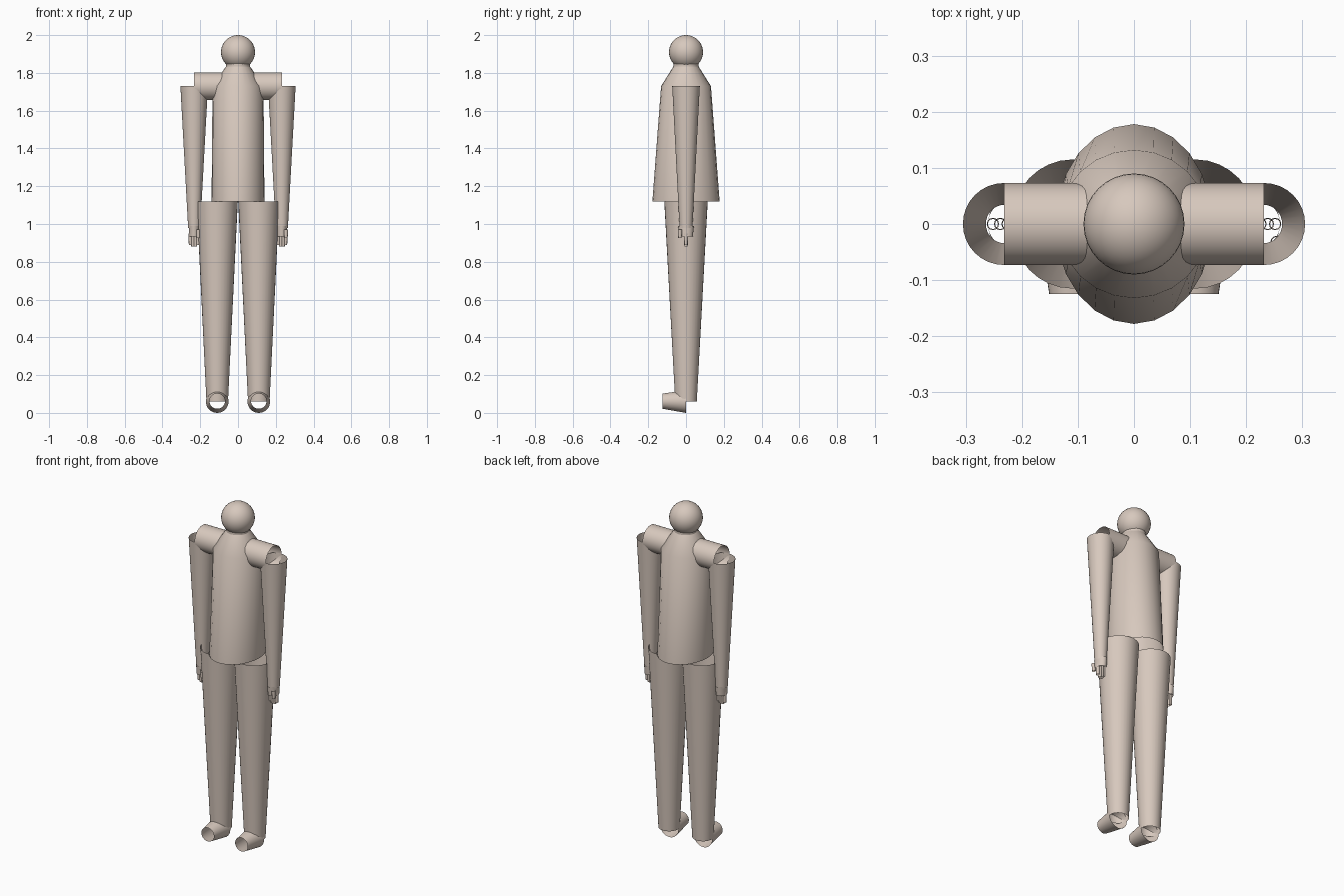
import bpy, bmesh, math
from mathutils import Vector

cube = bpy.data.objects.get("Cube")
if cube:
    bpy.data.objects.remove(cube, do_unlink=True)

clay = bpy.data.materials.new("warm_beige")
clay.use_nodes = True
COLOUR = (0.68, 0.58, 0.51, 1)
clay.diffuse_color = COLOUR
clay.node_tree.nodes["Principled BSDF"].inputs["Base Color"].default_value = COLOUR


def finish(name, bm):
    mesh = bpy.data.meshes.new(name)
    bmesh.ops.recalc_face_normals(bm, faces=bm.faces[:])
    bm.to_mesh(mesh)
    bm.free()
    mesh.materials.append(clay)
    obj = bpy.data.objects.new(name, mesh)
    bpy.context.collection.objects.link(obj)
    bpy.ops.object.select_all(action='DESELECT')
    obj.select_set(True)
    bpy.context.view_layer.objects.active = obj
    bpy.ops.object.shade_smooth_by_angle(angle=math.radians(35))
    return obj


def tube(name, stations, axis='Z', sides=32):
    """Open-ended sleeve; each station is (centre, radius_u, radius_v)."""
    u, v = {'X': ((0, 1, 0), (0, 0, 1)),
            'Y': ((1, 0, 0), (0, 0, 1)),
            'Z': ((1, 0, 0), (0, 1, 0))}[axis]
    u, v = Vector(u), Vector(v)
    bm = bmesh.new()
    rings = []
    for centre, ru, rv in stations:
        angles = [math.tau * i / sides for i in range(sides)]
        rings.append([bm.verts.new(Vector(centre) + u * ru * math.cos(a) + v * rv * math.sin(a))
                      for a in angles])
    for low, high in zip(rings, rings[1:]):
        for i in range(sides):
            j = (i + 1) % sides
            bm.faces.new((low[i], low[j], high[j], high[i]))
    return finish(name, bm)


# Head
bm = bmesh.new()
bmesh.ops.create_uvsphere(bm, u_segments=32, v_segments=20, radius=0.09)
bmesh.ops.translate(bm, verts=bm.verts[:], vec=(0, 0, 1.91))
finish("head", bm)

# Torso widening to an open hem, with sloped shoulders and a short neck
tube("torso", [((0, 0, 1.12), 0.14, 0.178),
               ((0, 0, 1.73), 0.135, 0.132),
               ((0, 0, 1.835), 0.063, 0.066)], sides=24)
tube("neck", [((0, 0, 1.8), 0.063, 0.066), ((0, 0, 1.86), 0.063, 0.066)], sides=24)

for side, s in (("left", 1), ("right", -1)):
    # Arm
    ax = s * 0.232
    tube(side + "_shoulder", [((s * 0.03, 0, 1.73), 0.073, 0.073),
                              ((ax, 0, 1.73), 0.073, 0.073)], 'X')
    tube(side + "_arm", [((ax, 0, 1.73), 0.073, 0.073),
                         ((ax, 0, 0.98), 0.032, 0.034)])
    # Hand
    tube(side + "_palm", [((ax, 0, 0.99), 0.028, 0.042),
                          ((ax, 0, 0.935), 0.028, 0.036)])
    for i in range(4):
        fx = ax + (i - 1.5) * 0.013
        drop = 0.88 if i in (1, 2) else 0.89
        tube(f"{side}_finger_{i + 1}", [((fx, 0, 0.95), 0.011, 0.011),
                                        ((fx, 0, drop), 0.009, 0.009)], sides=12)
    tube(side + "_thumb", [((ax + 0.022, -0.032, 0.97), 0.011, 0.011),
                           ((ax + 0.022, -0.032, 0.925), 0.009, 0.009)], sides=12)
    # Leg and foot
    lx = s * 0.11
    tube(side + "_leg", [((lx, 0, 1.12), 0.109, 0.115),
                         ((lx, 0, 0.06), 0.057, 0.057)])
    tube(side + "_foot", [((lx, -0.125, 0.062), 0.041, 0.04),
                          ((lx, 0, 0.06), 0.06, 0.06)], 'Y')
